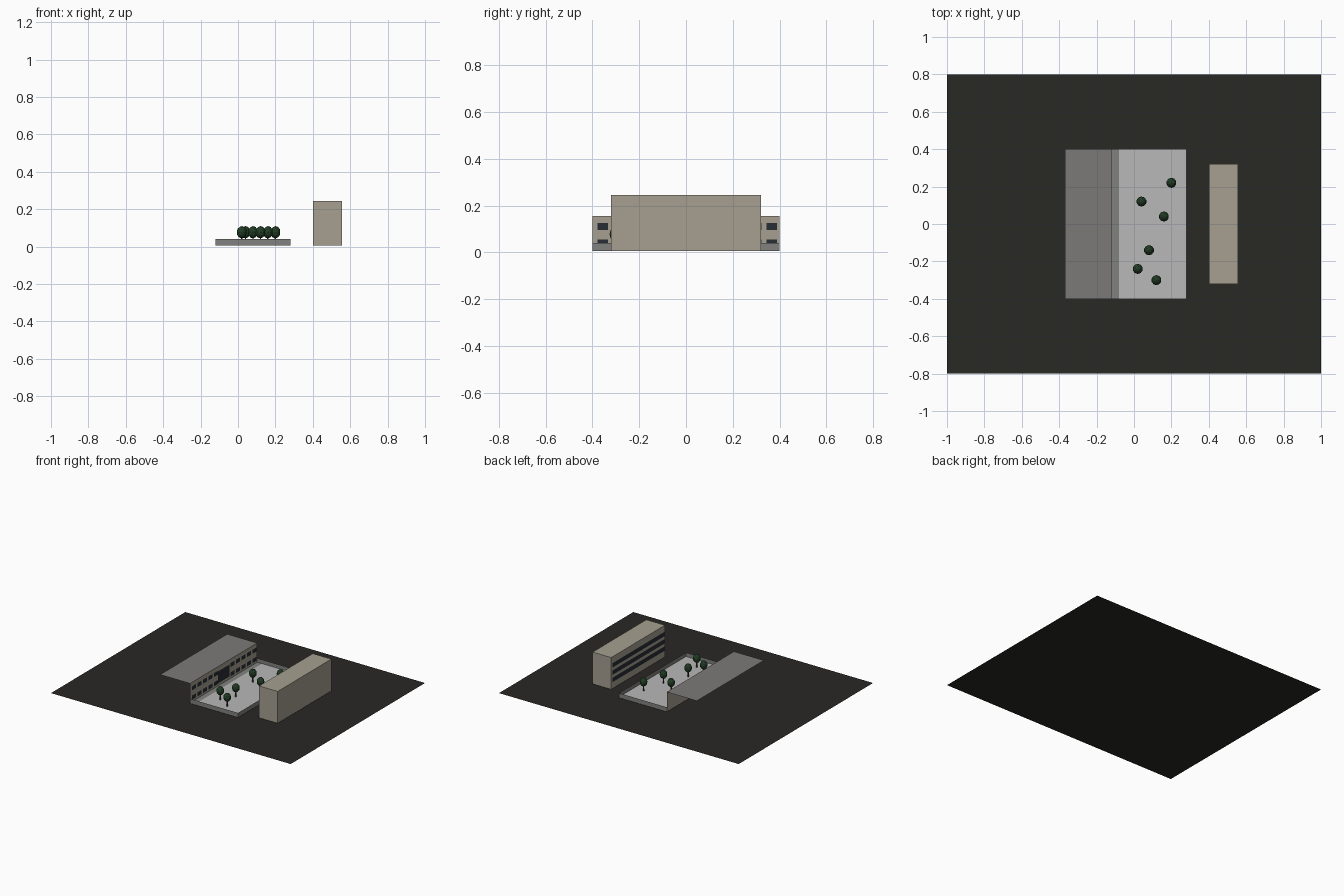
import bpy, bmesh
from mathutils import Vector

if "Cube" in bpy.data.objects:
    bpy.data.objects.remove(bpy.data.objects["Cube"])


def mat(name, r, g, b):
    m = bpy.data.materials.new(name)
    m.diffuse_color = (r, g, b, 1)
    m.use_nodes = True
    m.node_tree.nodes["Principled BSDF"].inputs["Base Color"].default_value = m.diffuse_color
    return m


GROUND = mat("dark_ground", 0.022, 0.021, 0.018)
ROOF = mat("roof_grey", 0.2, 0.195, 0.185)
PAVING = mat("pale_paving", 0.48, 0.48, 0.48)
KERB = mat("kerb_grey", 0.22, 0.22, 0.21)
STONE = mat("beige_stone", 0.38, 0.35, 0.28)
GLASS = mat("dark_glass", 0.02, 0.025, 0.035)
BARK = mat("bark", 0.06, 0.04, 0.025)
LEAF = mat("leaf", 0.015, 0.045, 0.018)


def finish(name, bm, material):
    me = bpy.data.meshes.new(name)
    bm.to_mesh(me)
    bm.free()
    me.materials.append(material)
    ob = bpy.data.objects.new(name, me)
    bpy.context.collection.objects.link(ob)
    return ob


def quad(bm, origin, u, v):
    o, u, v = Vector(origin), Vector(u), Vector(v)
    bm.faces.new([bm.verts.new(p) for p in (o, o + u, o + u + v, o + v)])


def panels(name, material, quads):
    bm = bmesh.new()
    for q in quads:
        quad(bm, *q)
    return finish(name, bm, material)


def flat(name, x0, x1, y0, y1, z, material):
    return panels(name, material, [((x0, y0, z), (x1 - x0, 0, 0), (0, y1 - y0, 0))])


def facing_x(x, y0, y1, z0, z1):
    return ((x, y0, z0), (0, y1 - y0, 0), (0, 0, z1 - z0))


# Ground sheet
flat("ground", -1, 1, -0.8, 0.8, 0, GROUND)

# Courtyard floor, side strip and low walls
flat("courtyard_floor", -0.08, 0.28, -0.4, 0.4, 0.01, PAVING)
flat("pavement_strip", -0.12, -0.08, -0.4, 0.4, 0.01, KERB)
panels("courtyard_walls", KERB, [
    ((-0.12, -0.4, 0.005), (0.4, 0, 0), (0, 0, 0.035)),
    ((0.28, 0.4, 0.005), (-0.4, 0, 0), (0, 0, 0.035)),
    facing_x(0.28, -0.4, 0.4, 0.005, 0.04)])

# Long low building: facade and flat roof
panels("facade", STONE, [facing_x(-0.12, -0.4, 0.4, 0.005, 0.155)])
flat("flat_roof", -0.37, -0.12, -0.4, 0.4, 0.155, ROOF)

# Two rows of windows around a central entrance
windows = []
for z in (0.025, 0.095):
    for i in range(12):
        if i not in (5, 6):
            y = -0.378 + i * 0.0656
            windows.append(facing_x(-0.119, y, y + 0.045, z, z + 0.03))
panels("facade_windows", GLASS, windows)
panels("entrance", GLASS, [facing_x(-0.118, -0.07, 0.07, 0.03, 0.12)])

# Tall block with ribbon windows facing the courtyard
bm = bmesh.new()
bmesh.ops.create_cube(bm, size=1)
bmesh.ops.scale(bm, vec=(0.155, 0.64, 0.24), verts=bm.verts)
bmesh.ops.translate(bm, vec=(0.4775, 0, 0.125), verts=bm.verts)
finish("tall_block", bm, STONE)
panels("ribbon_windows", GLASS,
       [((0.398, 0.31, z), (0, -0.62, 0), (0, 0, 0.033)) for z in (0.055, 0.11, 0.165)])

# Courtyard trees
spots = [(0.2, 0.22), (0.04, 0.12), (0.16, 0.04), (0.08, -0.14), (0.02, -0.24), (0.12, -0.3)]
for i, (x, y) in enumerate(spots, 1):
    bm = bmesh.new()
    bmesh.ops.create_cone(bm, cap_ends=True, segments=6, radius1=0.005, radius2=0.004, depth=0.045)
    bmesh.ops.translate(bm, vec=(x, y, 0.0325), verts=bm.verts)
    finish(f"tree_trunk_{i}", bm, BARK)
    bm = bmesh.new()
    bmesh.ops.create_icosphere(bm, subdivisions=2, radius=1)
    bmesh.ops.scale(bm, vec=(0.027, 0.027, 0.033), verts=bm.verts)
    bmesh.ops.translate(bm, vec=(x, y, 0.077), verts=bm.verts)
    finish(f"tree_crown_{i}", bm, LEAF)
